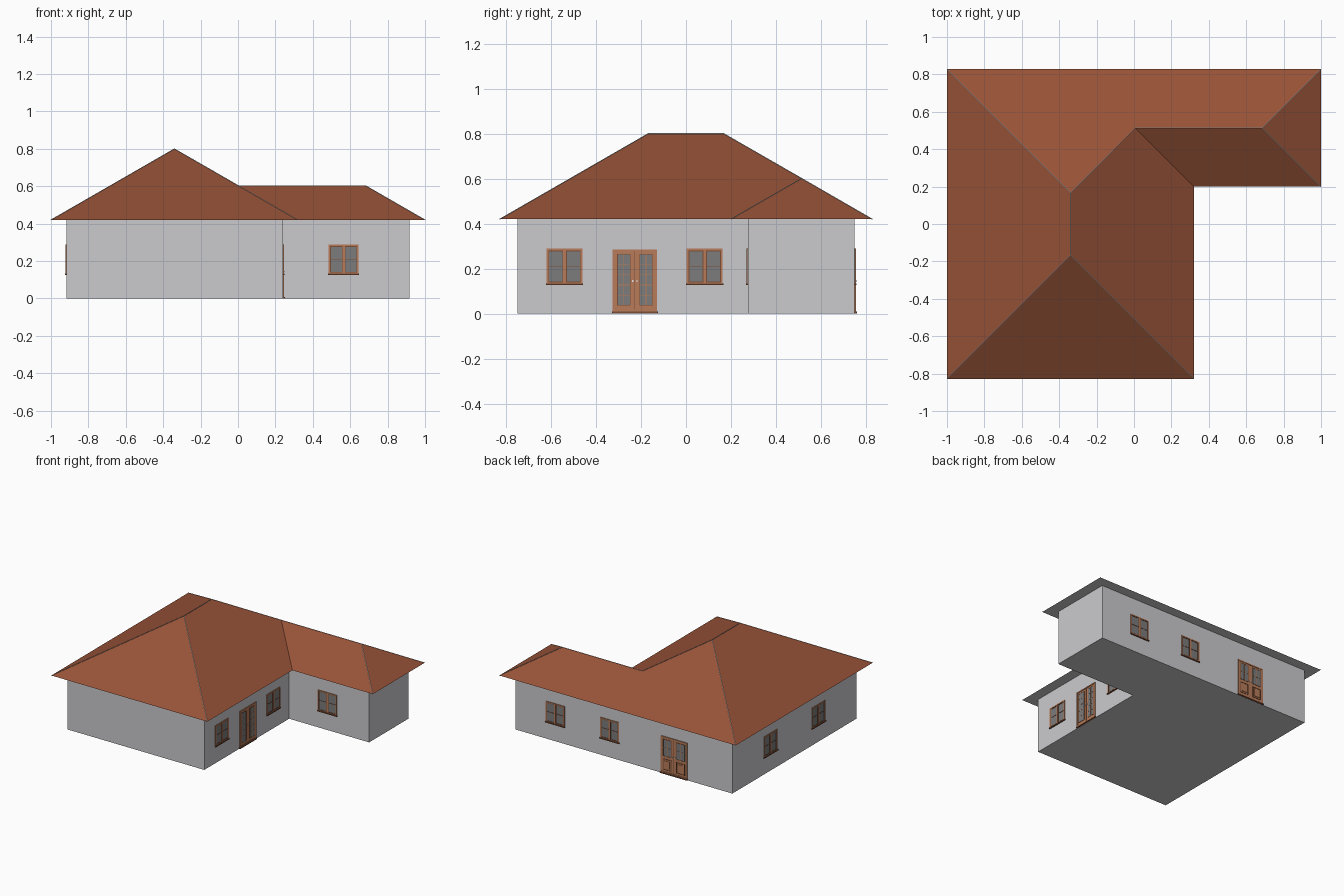
import bpy, bmesh, math
from mathutils import Matrix, Vector

if "Cube" in bpy.data.objects:
    bpy.data.objects.remove(bpy.data.objects["Cube"])


def material(name, r, g, b):
    m = bpy.data.materials.new(name)
    m.diffuse_color = (r, g, b, 1)
    m.use_nodes = True
    m.node_tree.nodes["Principled BSDF"].inputs["Base Color"].default_value = m.diffuse_color
    return m


PLASTER = material("plaster grey", 0.60, 0.59, 0.61)
TILE = material("roof terracotta", 0.31, 0.085, 0.038)
WOOD = material("light wood", 0.48, 0.20, 0.10)
TRIM = material("dark wood", 0.20, 0.075, 0.035)
GLASS = material("glass grey", 0.20, 0.20, 0.20)
METAL = material("handle white", 0.8, 0.8, 0.8)


def finish(name, bm, *mats):
    me = bpy.data.meshes.new(name)
    bm.to_mesh(me)
    bm.free()
    for m in mats:
        me.materials.append(m)
    ob = bpy.data.objects.new(name, me)
    bpy.context.collection.objects.link(ob)
    return ob


def boxes(name, items, mat, place):
    """Boxes (u0, u1, z0, z1, depth) standing out from a wall plane."""
    bm = bmesh.new()
    for u0, u1, z0, z1, d in items:
        back = 0.004
        m = Matrix.Translation(((u0 + u1) / 2, (back - d) / 2, (z0 + z1) / 2))
        m = m @ Matrix.Diagonal((u1 - u0, d + back, z1 - z0, 1))
        bmesh.ops.create_cube(bm, size=1, matrix=place @ m)
    return finish(name, bm, mat)


def border(u0, u1, z0, z1, t, d):
    """Four bars forming a rectangular frame."""
    return [(u0, u0 + t, z0, z1, d), (u1 - t, u1, z0, z1, d),
            (u0 + t, u1 - t, z0, z0 + t, d), (u0 + t, u1 - t, z1 - t, z1, d)]


def on_wall(x, y, turn):
    return Matrix.Translation((x, y, 0)) @ Matrix.Rotation(math.radians(turn), 4, 'Z')


# ---- walls: L-shaped footprint pulled up ----
H = 0.42
bm = bmesh.new()
plan = [(-.917, -.75), (.24, -.75), (.24, .275), (.917, .275), (.917, .75), (-.917, .75)]
base = bm.faces.new([bm.verts.new((x, y, 0)) for x, y in plan])
top = bmesh.ops.extrude_face_region(bm, geom=[base])["geom"]
bmesh.ops.translate(bm, vec=(0, 0, H), verts=[v for v in top if isinstance(v, bmesh.types.BMVert)])
bmesh.ops.recalc_face_normals(bm, faces=bm.faces)
finish("walls", bm, PLASTER)

# ---- hipped roof over the L shape, grey soffit below ----
Y, RZ, WZ, WY = 0.8275, 0.80, 0.601, 0.5138
P = dict(a=(-1, -Y, H), b=(.32, -Y, H), c=(.32, .2, H), d=(1, .2, H), e=(1, Y, H), f=(-1, Y, H),
         p=(-.34, -.1675, RZ), q=(-.34, .1675, RZ), r=(.006, WY, WZ), s=(.686, WY, WZ))
bm = bmesh.new()
V = {k: bm.verts.new(co) for k, co in P.items()}
for loop in ("abp", "bcrqp", "cdsr", "des", "efqrs", "fapq".replace(" ", ""), "fedcba"):
    bm.faces.new([V[k] for k in loop])
bm.normal_update()
for f in bm.faces:
    f.material_index = 1 if f.normal.z < -0.5 else 0
finish("roof", bm, TILE, PLASTER)

# thin pale strips along hips and ridges
bm = bmesh.new()
for i, j in ("ap", "bp", "fq", "pq", "qr", "rs", "ds", "es"):
    a, b = Vector(P[i]), Vector(P[j])
    m = Matrix.Translation((a + b) / 2) @ (b - a).to_track_quat('Z', 'Y').to_matrix().to_4x4()
    bmesh.ops.create_cone(bm, cap_ends=True, segments=6, radius1=.002, radius2=.002,
                          depth=(b - a).length, matrix=m)
finish("roof_hip_strips", bm, PLASTER)


# ---- windows: two sashes, each with a crossbar ----
def window(name, place):
    w, z0, z1 = 0.08, 0.13, 0.288
    boxes(name + "_glass", [(-w, w, z0, z1, .001)], GLASS, place)
    boxes(name + "_frame", border(-w, w, z0, z1, .008, .005) + [(-.006, .006, z0, z1, .005)],
          WOOD, place)
    trim = []
    for s in (-1, 1):
        a, b = sorted((s * .006, s * (w - .008)))
        trim += border(a, b, z0 + .008, z1 - .008, .004, .003)
        trim.append((a, b, .208, .212, .003))
    boxes(name + "_sash", trim, TRIM, place)
    boxes(name + "_sill", [(-w - .003, w + .003, z0 - .004, z0 + .004, .009)], TRIM, place)


RIGHT, BACK, LEFT = 90, 180, 270
spots = [(.24, -.54, RIGHT), (.24, .083, RIGHT), (.565, .275, 0),
         (.58, .75, BACK), (.12, .75, BACK), (-.917, .29, LEFT), (-.917, -.29, LEFT)]
for n, spot in enumerate(spots, 1):
    window(f"window_{n}", on_wall(*spot))


# ---- double doors ----
def door(name, place, w, glass_from, rows, panels):
    boxes(name + "_leaves", [(-w, w, .008, .285, .003)], WOOD, place)
    boxes(name + "_frame", border(-w, w, .008, .285, .009, .006), WOOD, place)
    glass, trim, bars, panel = [], [(-.001, .001, .01, .276, .004)], [], []
    for s in (-1, 1):
        a, b = sorted((s * .020, s * (w - .020)))
        glass.append((a, b, glass_from, .265, .004))
        trim += border(a, b, glass_from, .265, .003, .005)
        bars.append(((a + b) / 2 - .0015, (a + b) / 2 + .0015, glass_from, .265, .005))
        for k in range(1, rows):
            z = glass_from + (.265 - glass_from) * k / rows
            bars.append((a, b, z - .0015, z + .0015, .005))
        if panels:
            trim += border(a, b, .03, glass_from - .02, .005, .005)
            panel.append((a + .014, b - .014, .044, glass_from - .034, .006))
    boxes(name + "_glass", glass, GLASS, place)
    boxes(name + "_trim", trim, TRIM, place)
    boxes(name + "_bars", bars + panel, WOOD, place)
    boxes(name + "_handles", [(s * .009 - .003, s * .009 + .003, .141, .148, .009) for s in (-1, 1)],
          METAL, place)
    boxes(name + "_sill", [(-w - .003, w + .003, .001, .009, .010)], TRIM, place)


door("side_door", on_wall(.24, -.227, RIGHT), .099, .035, 5, False)
door("back_door", on_wall(-.425, .75, BACK), .112, .135, 2, True)
